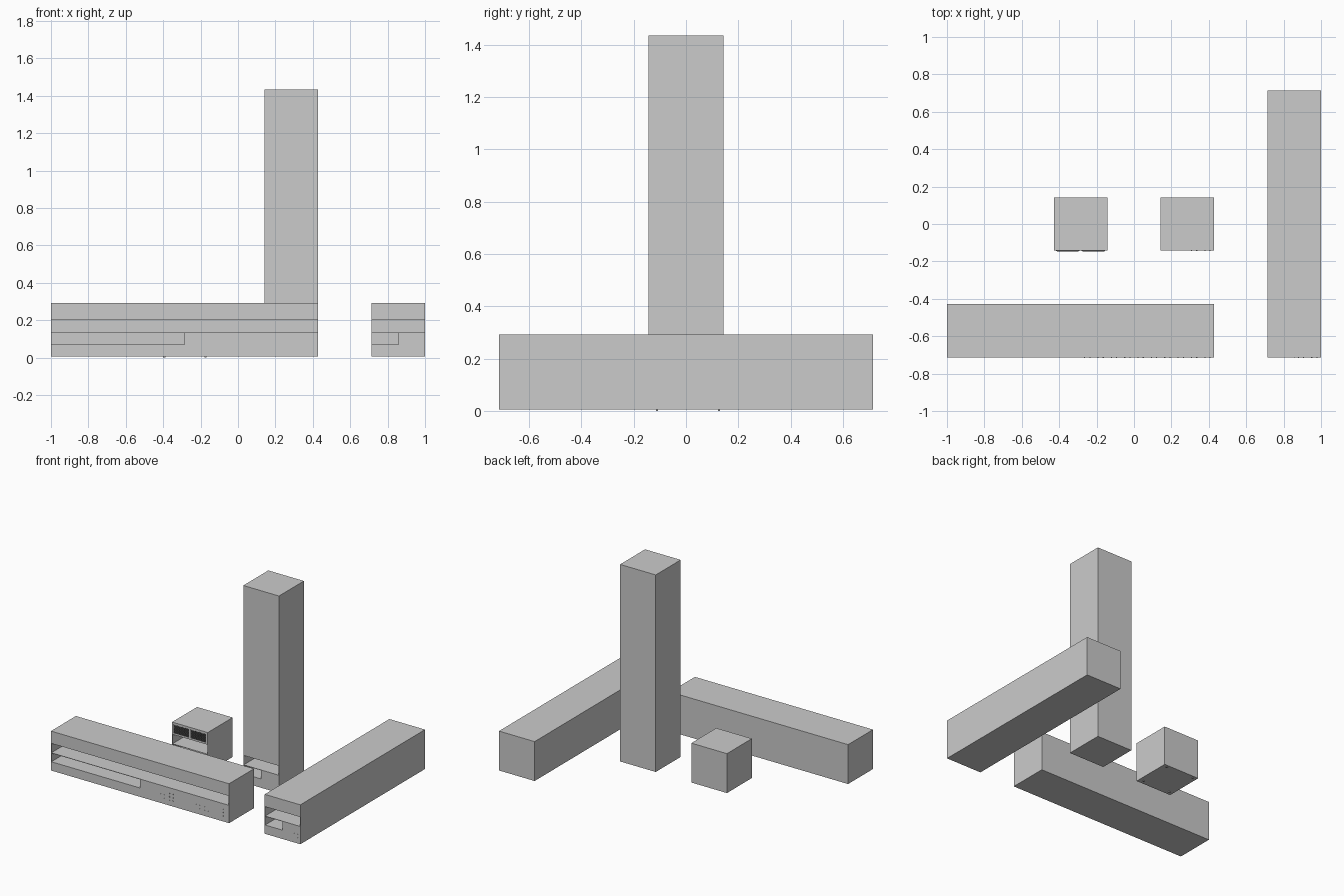
import bpy, bmesh
from mathutils import Vector

if "Cube" in bpy.data.objects:
    bpy.data.objects.remove(bpy.data.objects["Cube"])

U = 2 / 7          # module size
FOOT = 0.006       # ground clearance
WALL = 0.003       # thin sheet thickness
DEPTH = 0.14       # depth of the open bays


def boxes(name, items):
    """One mesh object made from (min corner, max corner) boxes."""
    bm = bmesh.new()
    for lo, hi in items:
        lo, hi = Vector(lo), Vector(hi)
        ret = bmesh.ops.create_cube(bm, size=1)
        bmesh.ops.scale(bm, vec=hi - lo, verts=ret["verts"])
        bmesh.ops.translate(bm, vec=(lo + hi) / 2, verts=ret["verts"])
    mesh = bpy.data.meshes.new(name)
    bm.to_mesh(mesh)
    bm.free()
    ob = bpy.data.objects.new(name, mesh)
    bpy.context.collection.objects.link(ob)
    return ob


def cabinet(name, x0, y0, wide=1, deep=1, tall=1):
    """Casing with a full-width bay, a half-width bay and a dotted panel."""
    x1, y1 = x0 + wide * U, y0 + deep * U
    xm = (x0 + x1) / 2
    body = boxes(name + "_casing", [((x0, y0, FOOT), (x1, y1, FOOT + tall * U))])

    # upper shelf bay and lower left bay
    cutter = boxes(name + "_bay_cutter", [
        ((x0 + WALL, y0 - 0.05, 0.135), (x1 - WALL, y0 + DEPTH, 0.203)),
        ((x0 + WALL, y0 - 0.05, 0.07), (xm, y0 + DEPTH, 0.135 - WALL))])
    cutter.hide_render = True
    cutter.hide_set(True)
    mod = body.modifiers.new("bays", "BOOLEAN")
    mod.operation = "DIFFERENCE"
    mod.solver = "EXACT"
    mod.object = cutter

    # small studs on the lower right panel
    studs = []
    for i in range(wide * 2):
        cx = xm + (x1 - xm) * (i + 0.5) / (wide * 2)
        for dx in (-0.014, 0.014):
            for z in (0.045, 0.07, 0.095):
                studs.append(((cx + dx - 0.003, y0 - 0.001, z - 0.003),
                              (cx + dx + 0.003, y0 + 0.001, z + 0.003)))
    boxes(name + "_studs", studs)


cabinet("small_cabinet", -1.5 * U, -0.5 * U)
cabinet("tall_cabinet", 0.5 * U, -0.5 * U, tall=5)
cabinet("wide_cabinet", -3.5 * U, -2.5 * U, wide=5)
cabinet("deep_cabinet", 2.5 * U, -2.5 * U, deep=5)

# two dark vent grilles on the small cabinet
dark = bpy.data.materials.new("dark_grey")
dark.diffuse_color = (0.06, 0.06, 0.06, 1)
dark.use_nodes = True
dark.node_tree.nodes["Principled BSDF"].inputs["Base Color"].default_value = dark.diffuse_color
front = -0.5 * U
for side, gx in (("left", -1.5 * U + 0.012), ("right", -U + 0.006)):
    slats = [((gx, front - 0.001, 0.215), (gx + 0.125, front + 0.002, 0.276))]
    slats += [((gx + 0.004, front - 0.003, 0.219 + i * 0.009),
               (gx + 0.121, front, 0.223 + i * 0.009)) for i in range(6)]
    boxes(side + "_vent_grille", slats).data.materials.append(dark)

# seam strip in the middle of the deep cabinet's top panel
boxes("panel_seam", [((3 * U - 0.003, -2.5 * U - 0.001, 0.205),
                      (3 * U + 0.003, -2.5 * U + 0.002, 0.29))])

# tiny feet under the small cabinet
boxes("feet", [((x, y, 0), (x + 0.012, y + 0.008, FOOT))
               for x in (-0.40, -0.18) for y in (-0.115, 0.122)])
